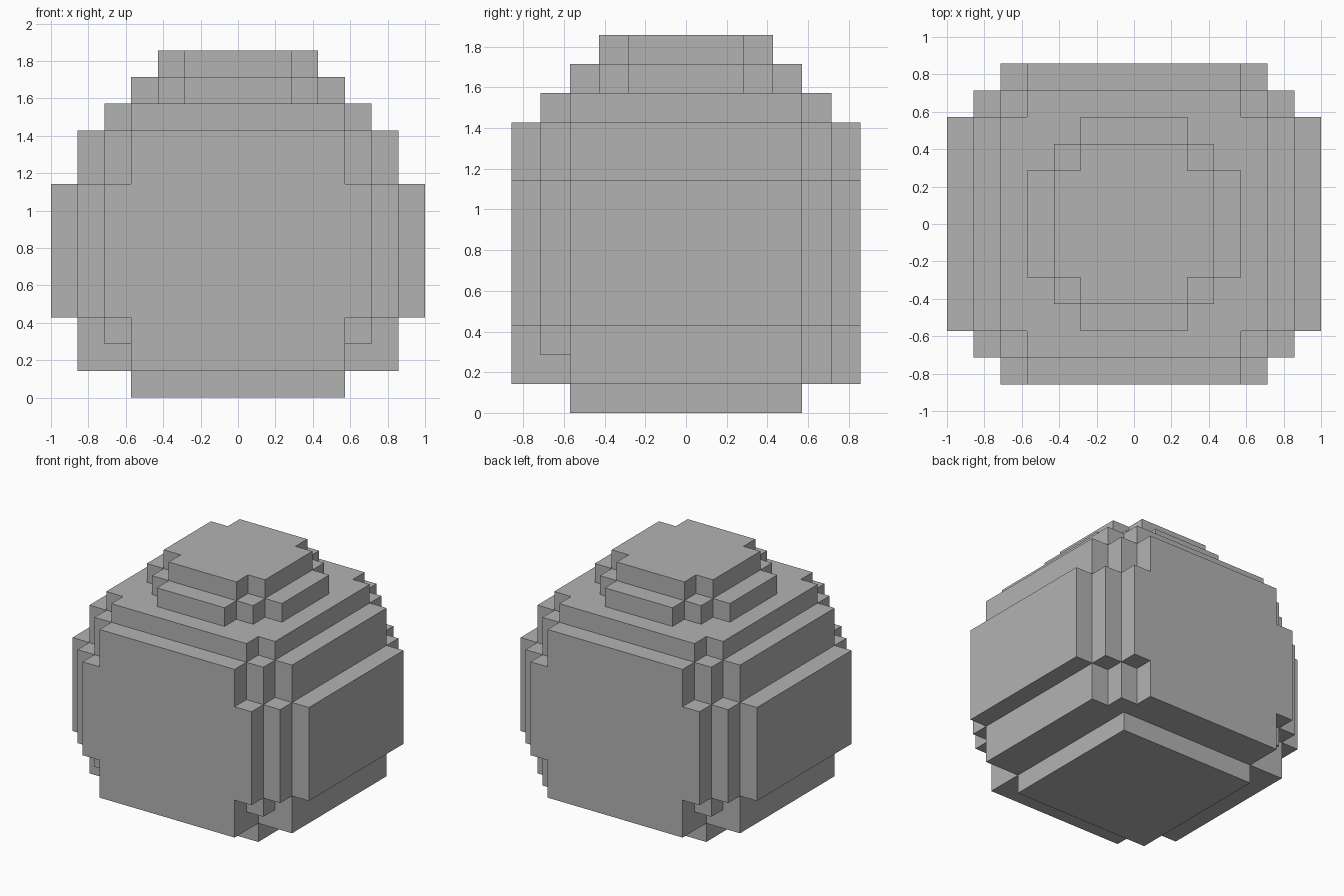
import bpy
import bmesh
import math
from mathutils import Vector

cube = bpy.data.objects.get("Cube")
if cube:
    bpy.data.objects.remove(cube, do_unlink=True)

UNIT = 1 / 7  # edge of one block

stone = bpy.data.materials.new("mid_grey")
stone.use_nodes = True
GREY = (0.45, 0.45, 0.45, 1)
stone.diffuse_color = GREY
stone.node_tree.nodes["Principled BSDF"].inputs["Base Color"].default_value = GREY


def slab(half_x, half_y, low, high):
    """Blocks of a centred box, given in block units."""
    return {(x, y, z)
            for x in range(-half_x, half_x)
            for y in range(-half_y, half_y)
            for z in range(low, high)}


def stepped(halves, low, high):
    """Union of centred boxes sharing one height range."""
    return set().union(*(slab(hx, hy, low, high) for hx, hy in halves))


# Base foot
base = slab(4, 4, 0, 1)

# Rounded body: side and front panels, bulging middle, corner posts, shoulder
body = stepped([(4, 6), (6, 4)], 1, 10)
body |= stepped([(5, 6), (6, 5), (7, 4)], 3, 8)
body |= slab(5, 5, 2, 10)
body.add((4, 4, 1))  # one rear post reaches lower
body |= stepped([(5, 4), (4, 5)], 10, 11)

# Two-step cap
cap = stepped([(4, 2), (3, 3), (2, 4)], 11, 12)
cap |= stepped([(3, 2), (2, 3)], 12, 13)

solid = base | body | cap


def build(name, blocks):
    """Make a shell from the block sides that are open to the air."""
    bm = bmesh.new()
    for block in sorted(blocks):
        centre = Vector(block) + Vector((0.5, 0.5, 0.5))
        for axis in range(3):
            for sign in (-1, 1):
                step = [0, 0, 0]
                step[axis] = sign
                if tuple(b + s for b, s in zip(block, step)) in solid:
                    continue
                normal = Vector(step)
                u = Vector([float(i == (axis + 1) % 3) for i in range(3)])
                v = normal.cross(u)
                corners = [u + v, v - u, -u - v, u - v]
                bm.faces.new([bm.verts.new((centre + (normal + c) / 2) * UNIT)
                              for c in corners])
    bmesh.ops.remove_doubles(bm, verts=bm.verts[:], dist=0.001)
    bmesh.ops.dissolve_limit(bm, angle_limit=math.radians(1),
                             verts=bm.verts[:], edges=bm.edges[:])
    mesh = bpy.data.meshes.new(name)
    bm.to_mesh(mesh)
    bm.free()
    mesh.materials.append(stone)
    bpy.context.collection.objects.link(bpy.data.objects.new(name, mesh))


for part, blocks in (("base", base), ("body", body), ("cap", cap)):
    build(part, blocks)
